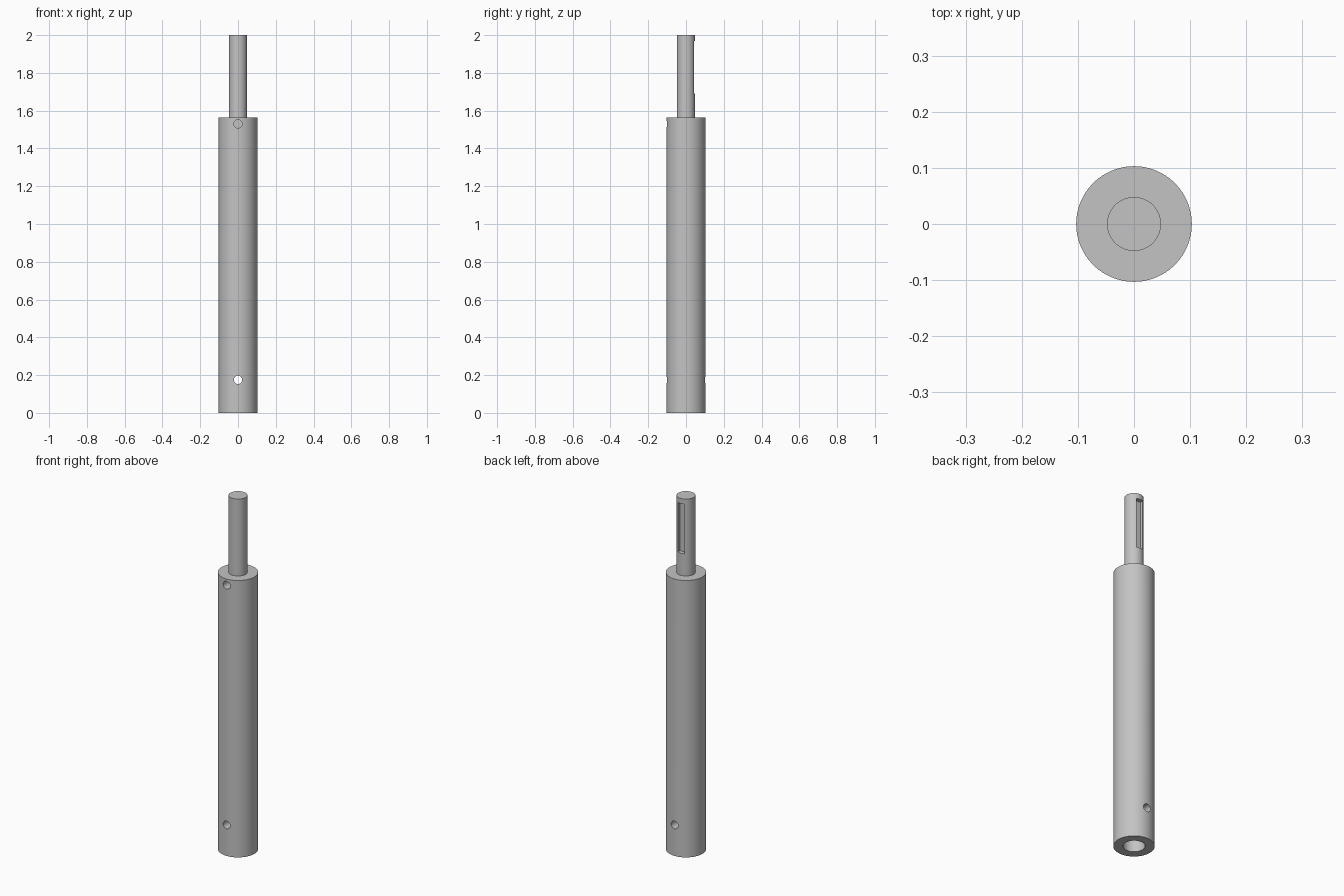
import bpy
import math

cube = bpy.data.objects.get("Cube")
if cube:
    bpy.data.objects.remove(cube, do_unlink=True)

BODY_R, BODY_TOP = 0.103, 1.565
SHAFT_R, TOP = 0.048, 2.0
BORE_R, BORE_DEPTH = 0.055, 0.44
PIN_R = 0.022

steel = bpy.data.materials.new("grey steel")
steel.use_nodes = True
grey = (0.55, 0.55, 0.55, 1)
steel.diffuse_color = grey
steel.node_tree.nodes["Principled BSDF"].inputs["Base Color"].default_value = grey


def rod(name, radius, z0, z1, sides=96):
    """Upright cylinder between two heights."""
    bpy.ops.mesh.primitive_cylinder_add(vertices=sides, radius=radius, depth=z1 - z0,
                                        location=(0, 0, (z0 + z1) / 2))
    obj = bpy.context.object
    obj.name = name
    obj.data.materials.append(steel)
    return obj


def cross_hole(name, y0, y1, z):
    """Cylinder lying along y, used for drilling."""
    bpy.ops.mesh.primitive_cylinder_add(vertices=48, radius=PIN_R, depth=y1 - y0,
                                        location=(0, (y0 + y1) / 2, z),
                                        rotation=(math.pi / 2, 0, 0))
    obj = bpy.context.object
    obj.name = name
    obj.data.materials.append(steel)
    return obj


def cut(target, cutters):
    """Subtract the cutters, then remove them."""
    bpy.context.view_layer.objects.active = target
    for cutter in cutters:
        cutter.hide_render = True
        mod = target.modifiers.new(cutter.name, "BOOLEAN")
        mod.operation = "DIFFERENCE"
        mod.solver = "EXACT"
        mod.object = cutter
        bpy.ops.object.modifier_apply(modifier=mod.name)
        bpy.data.objects.remove(cutter, do_unlink=True)


def smooth(obj):
    bpy.ops.object.select_all(action="DESELECT")
    obj.select_set(True)
    bpy.context.view_layer.objects.active = obj
    bpy.ops.object.shade_smooth_by_angle(angle=math.radians(30))


# Thick sleeve: bottom socket, through pin hole, blind set screw hole in front
sleeve = rod("sleeve", BODY_R, 0, BODY_TOP)
cut(sleeve, [
    rod("socket_bore", BORE_R, -0.1, BORE_DEPTH),
    cross_hole("pin_hole", -0.2, 0.2, 0.175),
    cross_hole("set_screw_hole", -0.2, -SHAFT_R, 1.53),
])
smooth(sleeve)

# Thin shaft standing on the sleeve, with a keyway in its back
shaft = rod("shaft", SHAFT_R, BODY_TOP, TOP)
bpy.ops.mesh.primitive_cube_add(size=1, location=(0, 0.055, 1.83))
keyway = bpy.context.object
keyway.name = "keyway"
keyway.scale = (0.04, 0.06, 0.28)
keyway.data.materials.append(steel)
bpy.context.view_layer.update()
cut(shaft, [keyway])
smooth(shaft)
